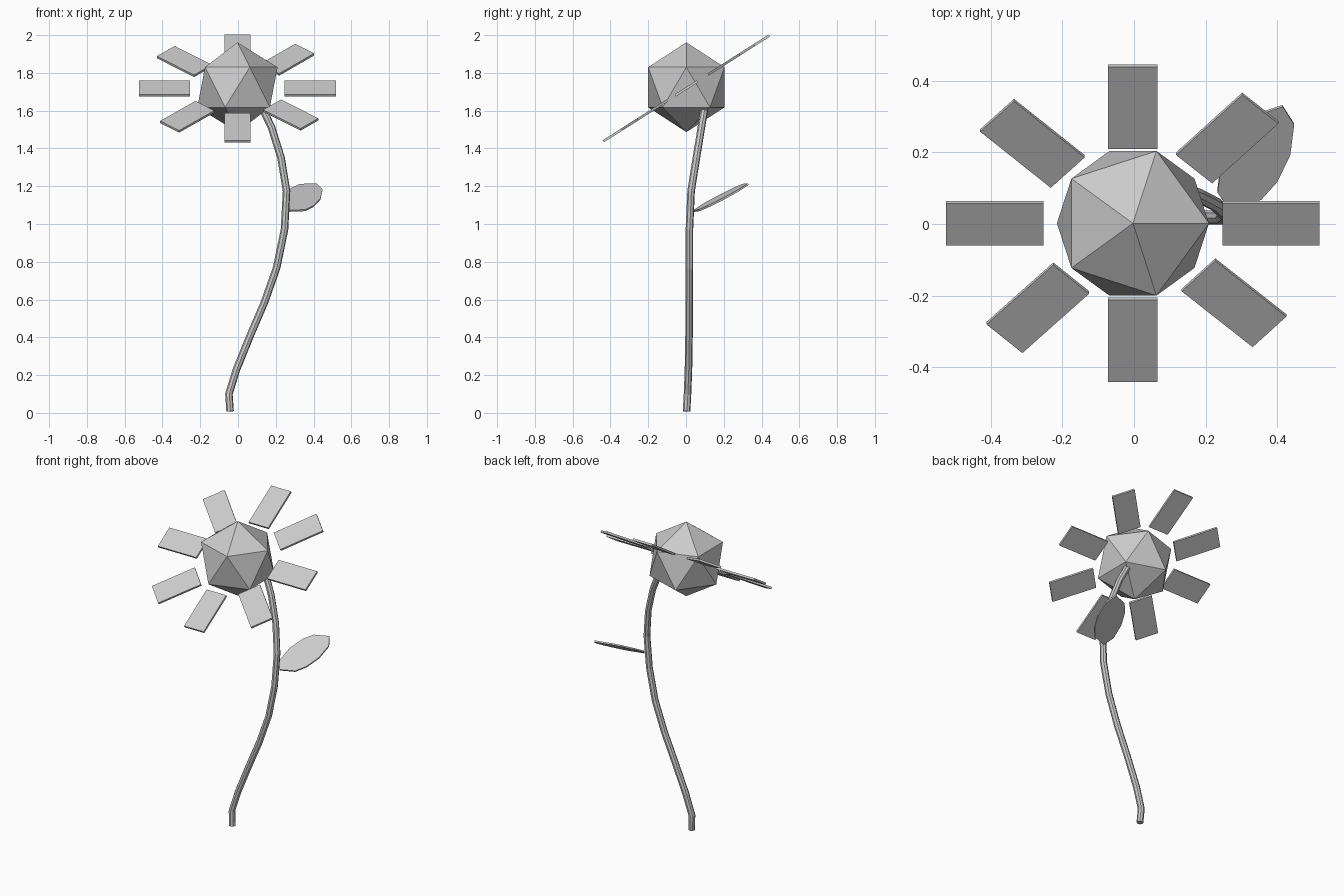
import bpy, bmesh
from math import radians
from mathutils import Matrix, Vector

if "Cube" in bpy.data.objects:
    bpy.data.objects.remove(bpy.data.objects["Cube"])


def add_object(name, bm):
    bmesh.ops.recalc_face_normals(bm, faces=bm.faces)
    me = bpy.data.meshes.new(name)
    bm.to_mesh(me)
    bm.free()
    ob = bpy.data.objects.new(name, me)
    bpy.context.collection.objects.link(ob)
    return ob


# Flower centre: plain icosahedron
bpy.ops.mesh.primitive_ico_sphere_add(subdivisions=1, radius=0.2375,
                                      location=(-0.003, 0.002, 1.724))
bpy.context.object.name = "flower_centre"

# Petals: flat boxes around a tilted ring
ring = Matrix.Translation((-0.003, 0.002, 1.718)) @ Matrix.Rotation(radians(32.5), 4, 'X')
for i, angle in enumerate((0, 47, 90, 136.7, 180, 226.5, 270, 317)):
    bm = bmesh.new()
    place = (ring @ Matrix.Rotation(radians(angle), 4, 'Z')
             @ Matrix.Translation((0.386, 0, 0))
             @ Matrix.Diagonal((0.271, 0.138, 0.013, 1)))
    bmesh.ops.create_cube(bm, size=1, matrix=place)
    add_object(f"petal_{i + 1}", bm)

# Stem: round tube swept along a bent path
path = [(-0.042, 0.003, 0.008), (-0.048, 0.008, 0.1), (-0.008, 0.013, 0.23),
        (0.065, 0.016, 0.41), (0.14, 0.017, 0.585), (0.205, 0.018, 0.77),
        (0.246, 0.018, 0.97), (0.257, 0.027, 1.175), (0.228, 0.055, 1.35),
        (0.178, 0.081, 1.51), (0.133, 0.097, 1.605)]
curve = bpy.data.curves.new("stem", 'CURVE')
curve.dimensions = '3D'
curve.bevel_depth = 0.02
curve.bevel_resolution = 2
curve.use_fill_caps = True
spline = curve.splines.new('POLY')
spline.points.add(len(path) - 1)
for p, co in zip(spline.points, path):
    p.co = (*co, 1)
spline.use_smooth = False
stem = bpy.data.objects.new("stem", curve)
bpy.context.collection.objects.link(stem)
bpy.context.view_layer.objects.active = stem
for o in bpy.context.selected_objects:
    o.select_set(False)
stem.select_set(True)
bpy.ops.object.convert(target='MESH')

# Leaf: half outline turned by 180 degrees, laid on a slanted plane
half = [(0.075, 0.145), (0.107, 0.095), (0.096, 0.01), (0.06, -0.065), (0.015, -0.115)]
outline = half + [(-x, -y) for x, y in half]
normal = Vector((0.15, -0.57, 1)).normalized()
bm = bmesh.new()
face = bm.faces.new([bm.verts.new(Vector((0.34 + x, 0.185 + y, 1.14 - 0.15 * x + 0.57 * y))
                                  - normal * 0.005) for x, y in outline])
ext = bmesh.ops.extrude_face_region(bm, geom=[face], use_keep_orig=True)
bmesh.ops.translate(bm, vec=normal * 0.01,
                    verts=[g for g in ext["geom"] if isinstance(g, bmesh.types.BMVert)])
add_object("leaf", bm)
